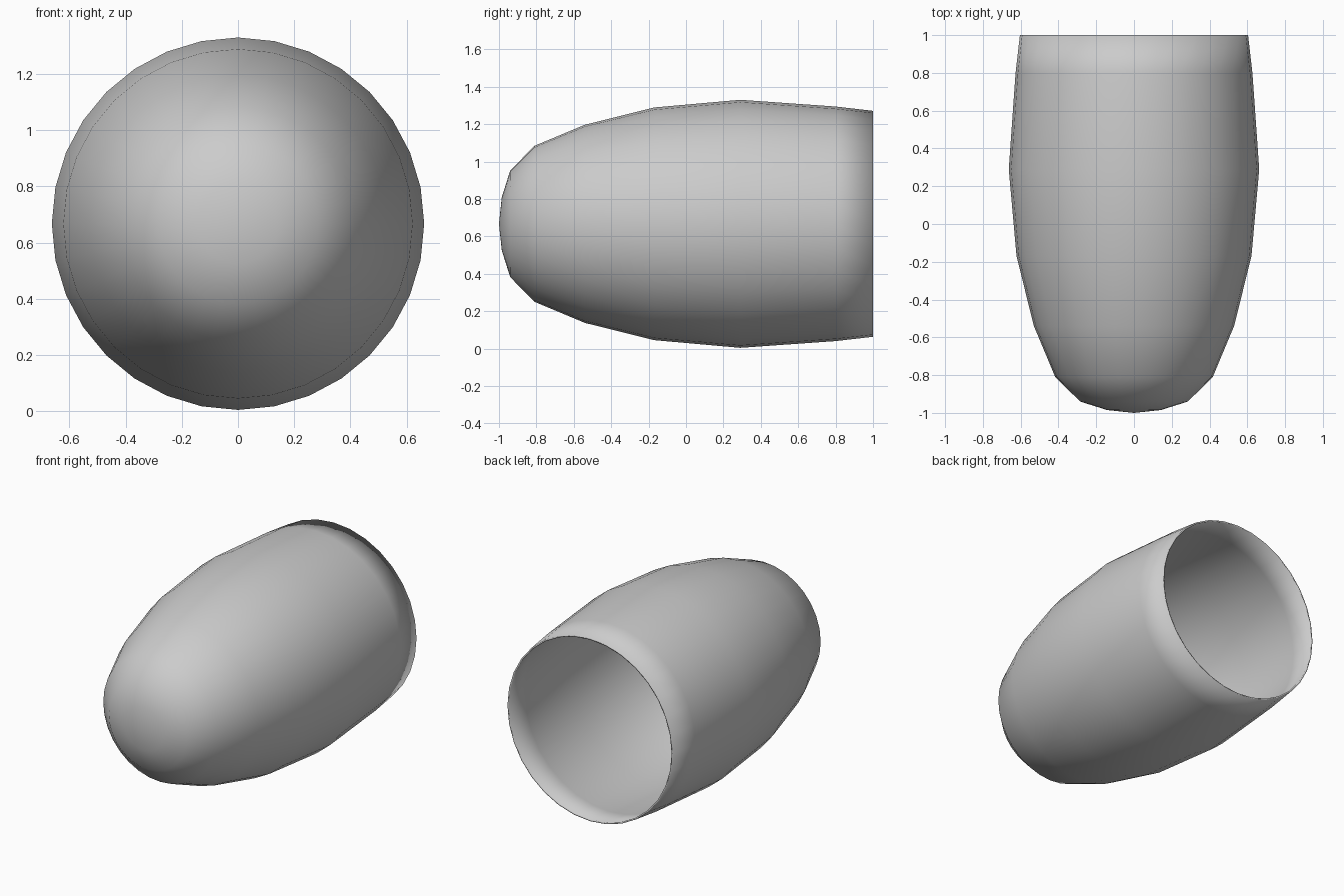
import bpy, bmesh, math
from mathutils import Vector

if "Cube" in bpy.data.objects:
    bpy.data.objects.remove(bpy.data.objects["Cube"])

SIDES = 32
CENTRE_Z = 0.667
# (y, radius) from the closed nose to the open rim
PROFILE = [(-1.0, 0), (-0.985, 0.142), (-0.94, 0.285), (-0.81, 0.417), (-0.54, 0.53),
           (-0.17, 0.622), (0.29, 0.663), (0.8, 0.627), (1.0, 0.604)]

# Hollow shell: spin the profile round the long axis
bm = bmesh.new()
verts = [bm.verts.new((0, y, r)) for y, r in PROFILE]
edges = [bm.edges.new(pair) for pair in zip(verts, verts[1:])]
bmesh.ops.spin(bm, geom=verts + edges, cent=(0, 0, 0), axis=(0, 1, 0),
               angle=math.tau, steps=SIDES, use_duplicate=False)
bmesh.ops.remove_doubles(bm, verts=bm.verts, dist=0.0005)
bmesh.ops.recalc_face_normals(bm, faces=bm.faces)
# Make sure the open shell faces outwards
if sum(f.normal.dot(f.calc_center_median()) for f in bm.faces) < 0:
    bmesh.ops.reverse_faces(bm, faces=bm.faces)
bmesh.ops.translate(bm, verts=bm.verts, vec=Vector((0, 0, CENTRE_Z)))
for f in bm.faces:
    f.smooth = True
mesh = bpy.data.meshes.new("hollow_shell")
bm.to_mesh(mesh)
bm.free()
shell = bpy.data.objects.new("hollow_shell", mesh)
bpy.context.collection.objects.link(shell)

# Thin wall, grown inwards
wall = shell.modifiers.new("wall", 'SOLIDIFY')
wall.thickness = 0.01
wall.offset = -1
